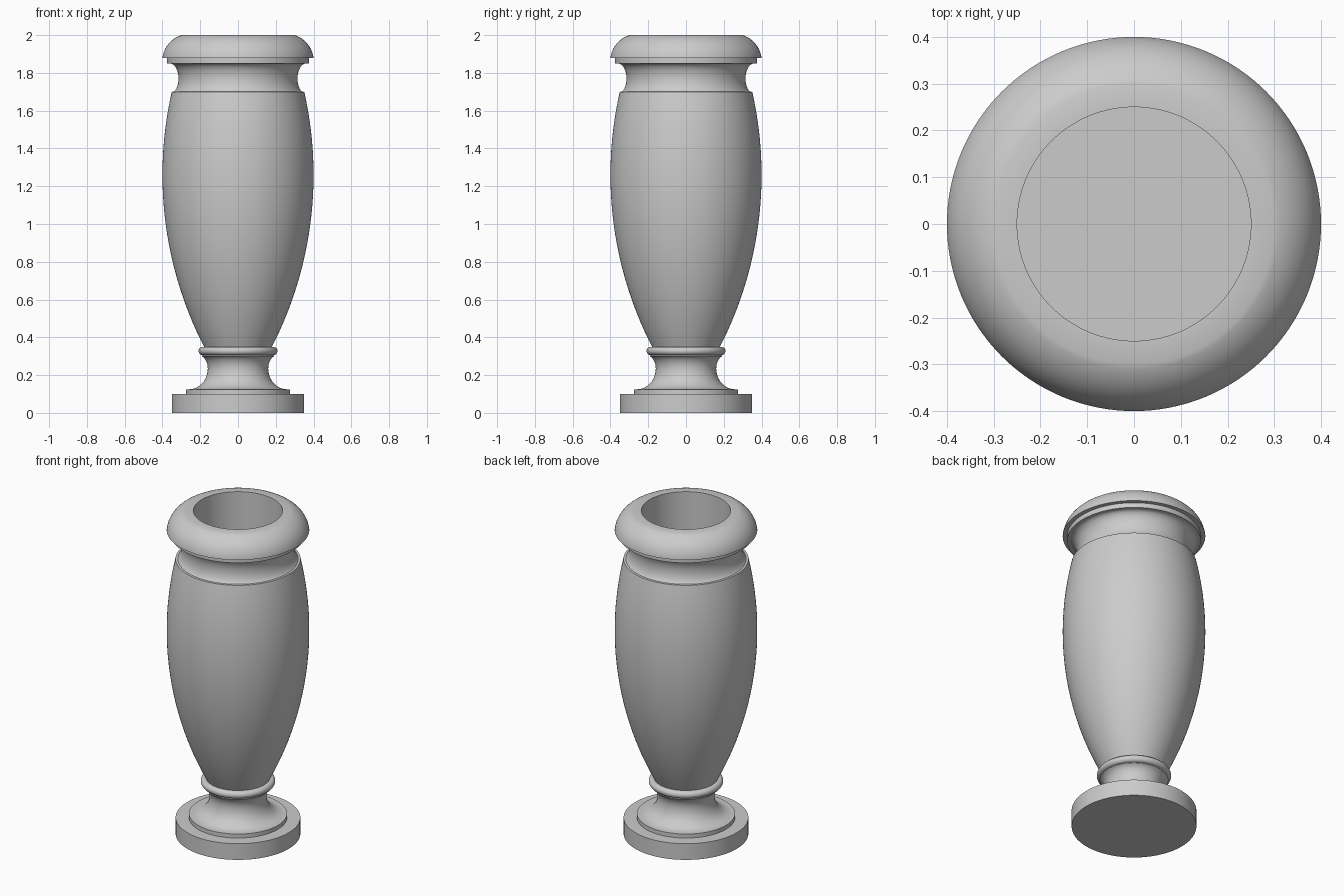
import bpy, bmesh
from math import radians, cos, sin, pi

if "Cube" in bpy.data.objects:
    bpy.data.objects.remove(bpy.data.objects["Cube"])

SEGMENTS = 128


def arc(cx, cz, rx, rz, start, end, steps=12):
    """Points (radius, height) along an elliptical arc, angles in degrees."""
    pts = []
    for i in range(steps + 1):
        a = radians(start + (end - start) * i / steps)
        pts.append((cx + rx * cos(a), cz + rz * sin(a)))
    return pts


def revolve(name, profile):
    """Turn a profile that starts and ends on the z axis into a closed solid."""
    bm = bmesh.new()
    verts = [bm.verts.new((r, 0, z)) for r, z in profile]
    edges = [bm.edges.new(pair) for pair in zip(verts, verts[1:])]
    bmesh.ops.spin(bm, geom=verts + edges, cent=(0, 0, 0), axis=(0, 0, 1),
                   angle=2 * pi, steps=SEGMENTS, use_duplicate=False)
    bmesh.ops.remove_doubles(bm, verts=bm.verts, dist=1e-5)
    bmesh.ops.recalc_face_normals(bm, faces=bm.faces)
    mesh = bpy.data.meshes.new(name)
    bm.to_mesh(mesh)
    bm.free()
    obj = bpy.data.objects.new(name, mesh)
    bpy.context.collection.objects.link(obj)
    bpy.ops.object.select_all(action='DESELECT')
    bpy.context.view_layer.objects.active = obj
    obj.select_set(True)
    bpy.ops.object.shade_smooth_by_angle(angle=radians(25))
    return obj


# Plinth and step
profile = [(0, 0), (0.35, 0), (0.35, 0.10), (0.275, 0.10), (0.275, 0.125)]
# Concave foot
profile += arc(0.26, 0.235, 0.10, 0.11, 270, 180)
profile += arc(0.21, 0.235, 0.05, 0.07, 180, 110, 8)[1:]
# Ring under the body
profile += arc(0.187, 0.328, 0.022, 0.022, -90, 90)
# Swelling body, a shallow circular arc
R = 1.99
profile += [(0.40 - R + (R * R - (z - 1.26) ** 2) ** 0.5, z)
            for z in [0.35 + 1.35 * i / 32 for i in range(33)]]
# Hollow neck
profile += arc(0.36, 1.77, 0.045, 0.08, 240, 90, 18)
# Fillet and rounded rim
profile += [(0.375, 1.85), (0.375, 1.88)]
profile += arc(0.258, 1.861, 0.1433, 0.1453, 7.5, 73, 14)
# Flat lip and straight bore
profile += [(0.25, 2.0), (0.25, 1.0), (0, 1.0)]

revolve("vase", profile)
